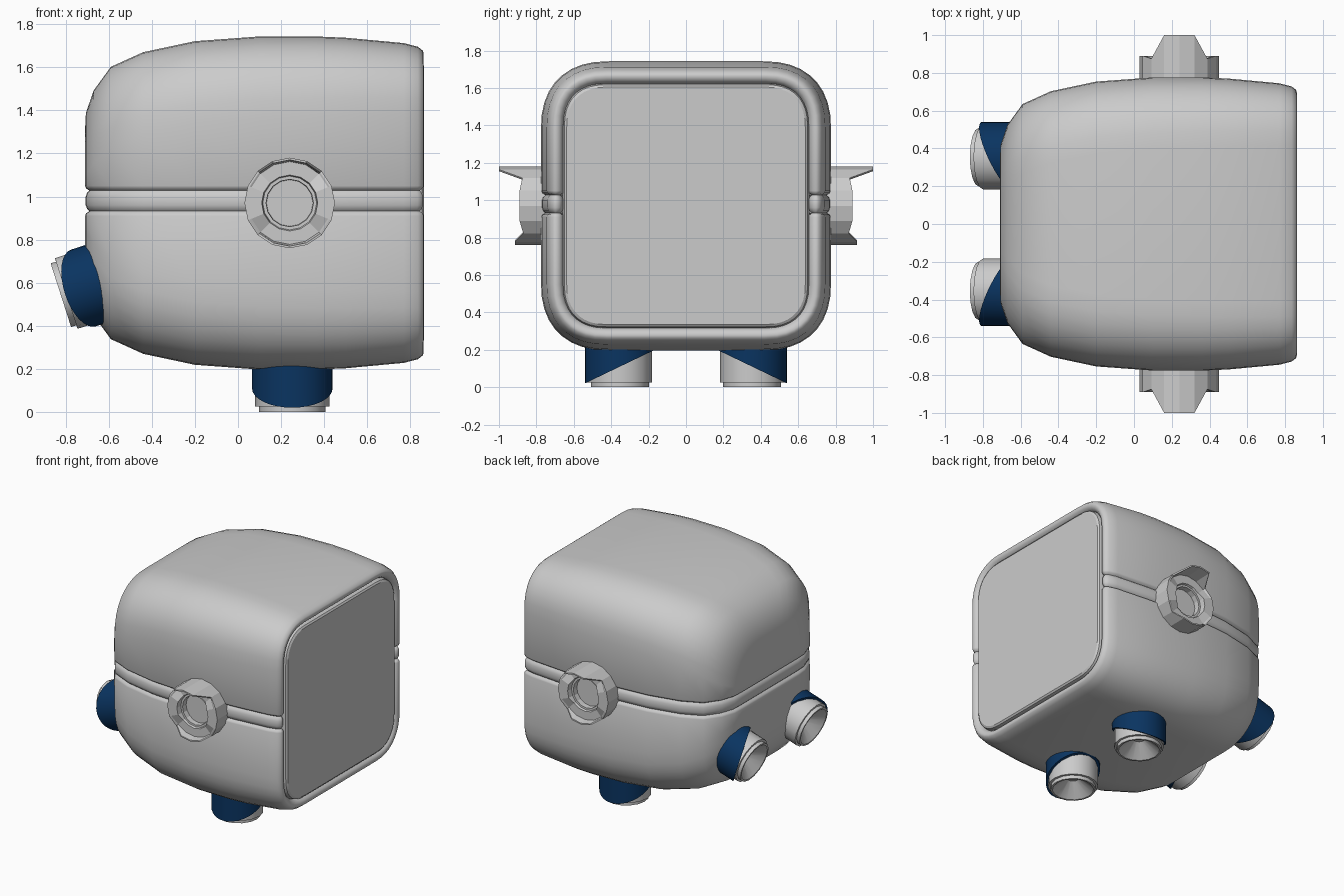
import bpy, bmesh
from math import sin, cos, pi, radians
from mathutils import Vector, Matrix

if "Cube" in bpy.data.objects:
    bpy.data.objects.remove(bpy.data.objects["Cube"])

blue = bpy.data.materials.new("dark_blue")
blue.diffuse_color = (0.003, 0.034, 0.118, 1)
blue.use_nodes = True
blue.node_tree.nodes["Principled BSDF"].inputs["Base Color"].default_value = blue.diffuse_color
CZ = 0.97  # height of the body centre


def loft(name, rings, start=None, end=None, smooth=35, mat=None, matrix=None):
    """Skin closed rings; caps are None, 'fill' or 'strip'."""
    bm = bmesh.new()
    vs = [[bm.verts.new(p) for p in ring] for ring in rings]
    for a, b in zip(vs, vs[1:]):
        n = len(a)
        for i in range(n):
            j = (i + 1) % n
            bm.faces.new((a[i], a[j], b[j], b[i]))
    for ring, cap in ((vs[0], start), (vs[-1], end)):
        n = len(ring)
        if cap == 'fill':
            bm.faces.new(ring)
        elif cap == 'strip':
            for i in range(n // 2 - 1):
                bm.faces.new((ring[i], ring[i + 1], ring[n - 2 - i], ring[n - 1 - i]))
    if matrix:
        bm.transform(matrix)
    bmesh.ops.recalc_face_normals(bm, faces=bm.faces)
    me = bpy.data.meshes.new(name)
    bm.to_mesh(me)
    bm.free()
    if smooth:
        me.shade_smooth()
        me.set_sharp_from_angle(angle=radians(smooth))
    if mat:
        me.materials.append(mat)
    ob = bpy.data.objects.new(name, me)
    bpy.context.collection.objects.link(ob)
    return ob


# seam profile: height offset, groove depth
SEAM = [(-0.07, 0), (-0.058, .005), (-0.048, .02), (-0.038, .01), (-0.02, .003),
        (0.02, .003), (0.038, .01), (0.048, .02), (0.058, .005), (0.07, 0)]


def section(x, h, r, normal=(0, 0), seam=True):
    """Soft square across x, with the seam pressed in along the normal."""
    hz, k, e = h - 0.003, 9, 0.84
    arc = [(r * max(sin(i * pi / 2 / k), 0) ** e, r * max(cos(i * pi / 2 / k), 0) ** e)
           for i in range(k + 1)]
    half = [(x, h - r + s, -hz + r - c) for s, c in arc]
    if seam:
        half += [(x - d * normal[0], h - d * normal[1], z + 0.01) for z, d in SEAM]
    half += [(x, h - r + s, hz - r + c) for s, c in reversed(arc)]
    return [(a, b, c + CZ) for a, b, c in half] + [(a, -b, c + CZ) for a, b, c in reversed(half)]


# body: x, half size, corner radius, from the back cap to the inside of the rim
BODY = [(-.71, .34, .22), (-.706, .42, .28), (-.67, .525, .34), (-.59, .635, .37),
        (-.44, .703, .38), (-.2, .754, .38), (.1, .776, .38), (.36, .776, .37),
        (.5, .77, .36), (.77, .745, .33), (.835, .728, .31), (.858, .71, .29),
        (.862, .695, .27), (.855, .675, .25), (.835, .66, .24), (.80, .652, .23)]
rings = []
for i, (x, h, r) in enumerate(BODY):
    a, b = BODY[max(i - 1, 0)], BODY[min(i + 1, len(BODY) - 1)]
    t = Vector((b[0] - a[0], b[1] - a[1])).normalized()
    n = (-1, 0) if i == 0 else (-t.y, t.x)
    rings.append(section(x, h, r, n))
loft("body", rings, start='strip', smooth=50)

# face panel set inside the rim
loft("face_panel", [section(x, h, r, seam=False) for x, h, r in
                    ((.79, .66, .23), (.835, .655, .23), (.855, .65, .225), (.864, .638, .22))],
     start='fill', end='fill', smooth=30)


def circle(r, z, n=16):
    f = z if callable(z) else (lambda y: z)
    pts = [(r * cos(2 * pi * i / n), r * sin(2 * pi * i / n)) for i in range(n)]
    return [(x, y, f(y)) for x, y in pts]


# nozzles: two legs underneath, two tilted thrusters at the back
def nozzle(name, x, z, tilt, side):
    m = Matrix.Translation((x, side * 0.354, z)) @ Matrix.Rotation(tilt, 4, 'Y')
    loft(name + "_cup",
         [circle(.172, .3), circle(.172, .026), circle(.155, .026),
          circle(.155, 0), circle(.142, 0), circle(.04, .09)],
         start='fill', end='fill', smooth=30, matrix=m)
    cut = lambda y: 0.02 + (0.187 - side * y) * 0.48
    loft(name + "_sleeve",
         [circle(.187, .3, 32), circle(.187, cut, 32), circle(.165, cut, 32)],
         start='fill', smooth=40, mat=blue, matrix=m)


for side, word in ((-1, "front"), (1, "rear")):
    nozzle(word + "_leg", 0.252, 0, 0, side)
    nozzle(word + "_thruster", -0.822, 0.542, radians(72.2), side)

# side knobs: ring with a tall thin tab on top and a lip below
HEIGHT = [1.0, 1.0, .875, .89, .89, .89, .87, .915, .915]
INNER = [.865, .865, .865, .89, .89, .89, .865, .865, .865]


def knob_ring(r, y, side):
    pts = []
    for i in range(16):
        a = i * pi / 8
        d = y if isinstance(y, float) else y[min(i, 16 - i)]
        pts.append((0.24 + r * sin(a), side * d, CZ + r * cos(a)))
    return pts


for side, word in ((-1, "front"), (1, "rear")):
    loft(word + "_knob",
         [knob_ring(r, y, side) for r, y in
          ((.21, .7), (.21, HEIGHT), (.2, HEIGHT), (.192, INNER), (.13, INNER),
           (.125, .85), (.11, .85), (.108, .81))],
         start='fill', end='fill', smooth=0)
